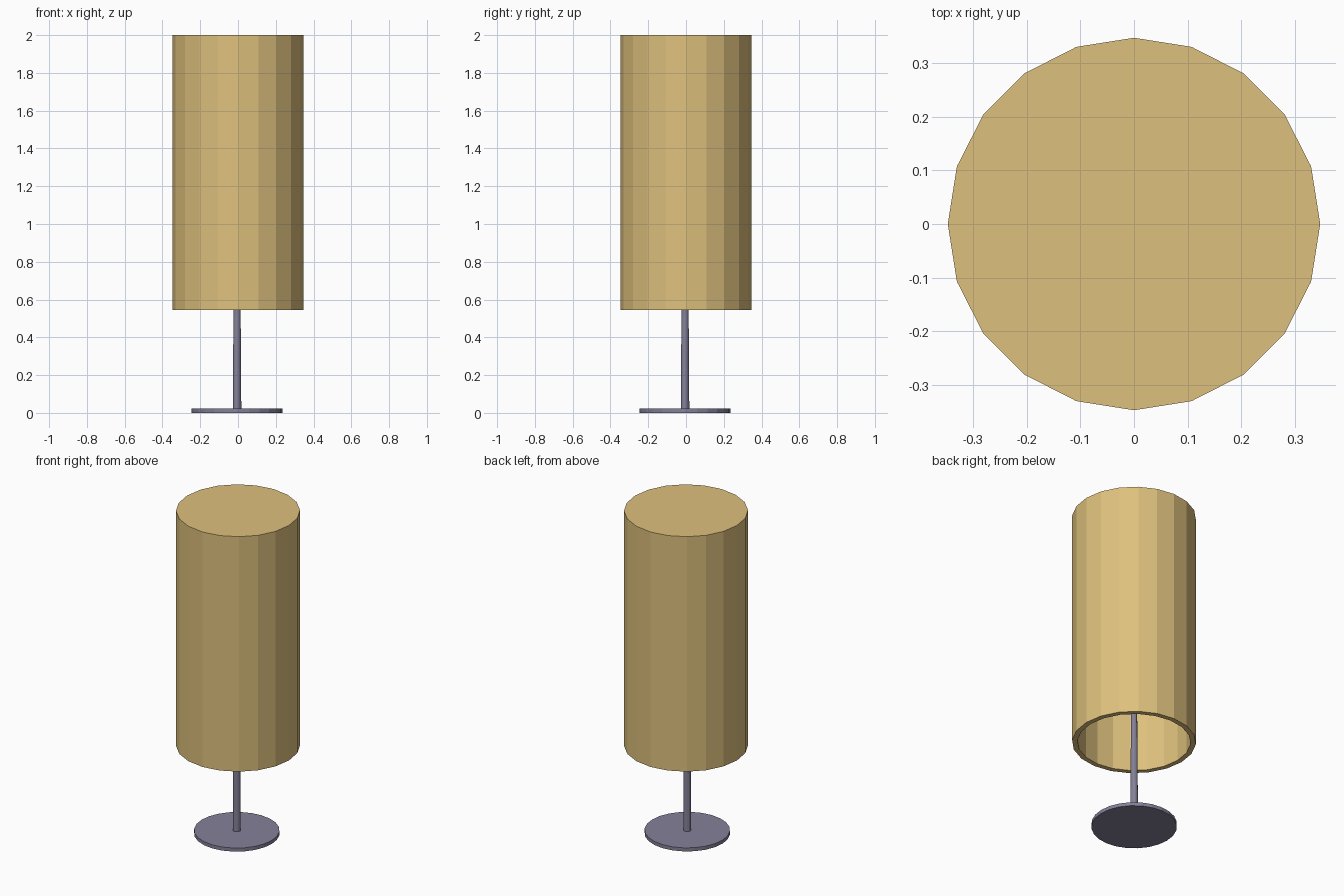
import bpy
import math

if "Cube" in bpy.data.objects:
    bpy.data.objects.remove(bpy.data.objects["Cube"])


def material(name, rgb):
    m = bpy.data.materials.new(name)
    m.diffuse_color = (*rgb, 1)
    m.use_nodes = True
    m.node_tree.nodes["Principled BSDF"].inputs["Base Color"].default_value = m.diffuse_color
    return m


def lathe(name, profile, sides, mat, centre=(0, 0)):
    """Revolve (radius, z) points about z; a radius of 0 makes a single pole vertex."""
    verts, rings, faces = [], [], []
    for r, z in profile:
        n = sides if r > 0 else 1
        rings.append([len(verts) + i for i in range(n)])
        for i in range(n):
            a = 2 * math.pi * i / sides
            verts.append((centre[0] + r * math.cos(a), centre[1] + r * math.sin(a), z))
    for a, b in zip(rings, rings[1:]):
        for i in range(sides):
            j = (i + 1) % sides
            quad = [a[i % len(a)], a[j % len(a)], b[j % len(b)], b[i % len(b)]]
            faces.append(list(dict.fromkeys(quad)))
    mesh = bpy.data.meshes.new(name)
    mesh.from_pydata(verts, [], faces)
    mesh.materials.append(mat)
    obj = bpy.data.objects.new(name, mesh)
    bpy.context.collection.objects.link(obj)
    return obj


tan = material("tan fabric", (0.73, 0.53, 0.205))
grey = material("purple grey metal", (0.23, 0.22, 0.315))
stand_centre = (-0.005, -0.005)

# Thick shade: closed on top, open and hollow from below
lathe("lamp_shade", [(0, 1.97), (0.318, 1.97), (0.318, 0.545), (0.348, 0.545),
                     (0.348, 2.0), (0, 2.0)][::-1][::-1], 20, tan)

# Flat round foot
lathe("base_disc", [(0, 0), (0.24, 0), (0.24, 0.022), (0, 0.022)], 24, grey, stand_centre)

# Tapered pole rising inside the shade
lathe("pole", [(0, 0.02), (0.0225, 0.02), (0.009, 1.975), (0, 1.975)], 12, grey, stand_centre)
